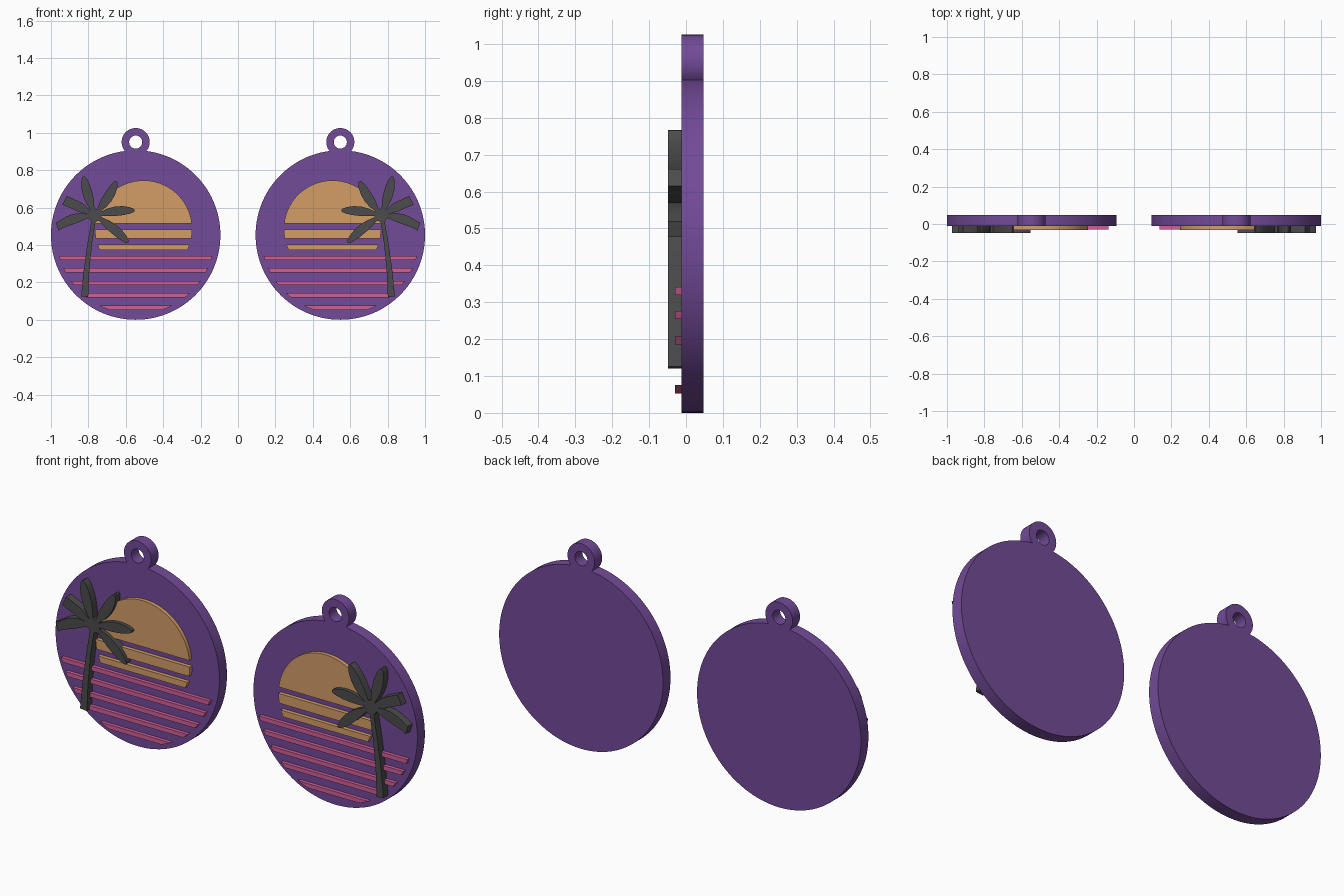
import bpy, bmesh
from math import pi, sin, cos, asin, acos
from mathutils import Vector

cube = bpy.data.objects.get("Cube")
if cube:
    bpy.data.objects.remove(cube)


def material(name, rgb):
    m = bpy.data.materials.new(name)
    m.use_nodes = True
    m.diffuse_color = (*rgb, 1)
    m.node_tree.nodes["Principled BSDF"].inputs["Base Color"].default_value = (*rgb, 1)
    return m


PURPLE = material("purple", (0.171, 0.069, 0.314))
ORANGE = material("sunset orange", (0.66, 0.34, 0.133))
PINK = material("pink", (0.63, 0.112, 0.31))
CHARCOAL = material("charcoal", (0.072, 0.072, 0.075))

OFFSET, RADIUS = 0.547, 0.453
BACK, FACE = 0.047, -0.012


def arc(cx, cz, r, a0, a1, n):
    return [(cx + r * cos(a0 + (a1 - a0) * i / n),
             cz + r * sin(a0 + (a1 - a0) * i / n)) for i in range(n + 1)]


def plate(name, loops, y_front, y_back, mat, side):
    """Fill closed outlines (inner ones become holes) and give them depth."""
    bm = bmesh.new()
    edges = []
    for loop in loops:
        vs = [bm.verts.new((side * (x - OFFSET), y_front, z)) for x, z in loop]
        edges += [bm.edges.new((v, vs[i - 1])) for i, v in enumerate(vs)]
    bmesh.ops.triangle_fill(bm, use_beauty=True, edges=edges, normal=(0, -1, 0))
    new = bmesh.ops.extrude_face_region(bm, geom=bm.faces[:])["geom"]
    bmesh.ops.translate(bm, vec=(0, y_back - y_front, 0),
                        verts=[g for g in new if isinstance(g, bmesh.types.BMVert)])
    bmesh.ops.recalc_face_normals(bm, faces=bm.faces[:])
    mesh = bpy.data.meshes.new(name)
    bm.to_mesh(mesh)
    bm.free()
    mesh.materials.append(mat)
    ob = bpy.data.objects.new(name, mesh)
    bpy.context.collection.objects.link(ob)
    bpy.ops.object.select_all(action='DESELECT')
    ob.select_set(True)
    bpy.context.view_layer.objects.active = ob
    bpy.ops.object.shade_smooth_by_angle(angle=0.5)


def band(cx, cz, r, z0, z1, n):
    """Slice of a disc between two heights."""
    a0, a1 = [asin(max(-1, min(1, (z - cz) / r))) for z in (z0, z1)]
    right = arc(cx, cz, r, a0, a1, n)
    left = [(2 * cx - x, z) for x, z in reversed(right)]
    return right + (left[1:] if z1 >= cz + r else left)


def disc_outline():
    """Round body merged with the hanging loop."""
    ring_z, ring_r = 0.95, 0.075
    d = ring_z - RADIUS
    body = acos((d * d + RADIUS ** 2 - ring_r ** 2) / (2 * d * RADIUS))
    ring = acos((d * d + ring_r ** 2 - RADIUS ** 2) / (2 * d * ring_r))
    outer = arc(0, RADIUS, RADIUS, pi / 2 + body, pi * 2.5 - body, 110)
    loop = arc(0, ring_z, ring_r, ring - pi / 2, pi * 1.5 - ring, 40)
    return [outer + loop[1:-1], arc(0, ring_z, 0.035, 0, 2 * pi, 32)[:-1]]


def blade(tip, bend, profile):
    """Both sides of a bent blade that starts near the crown."""
    d = Vector(tip)
    n = Vector((-d.y, d.x)).normalized()
    crown = Vector((-0.22, 0.558))
    start = 0.035 / d.length
    sides = ([], [])
    for t, w in profile:
        t = start + (1 - start) * t
        mid = crown + d * t + n * bend * 4 * t * (1 - t)
        sides[0].append(tuple(mid - n * w))
        sides[1].append(tuple(mid + n * w))
    return sides[0] + sides[1][::-1]


def leaf(width, blunt):
    return [(0, 0.011), (0.2, 0.8 * width), (0.42, width), (0.65, 0.97 * width),
            (0.85, max(0.72 * width, blunt)), (0.96, max(0.4 * width, blunt)),
            (1, max(0.15 * width, blunt))]


# Fronds and trunk, counter-clockwise around the crown: tip, bend, profile
trunk = [(0, 0.011), (0.3, 0.012), (0.65, 0.015), (1, 0.019)]
BLADES = [
    ((0.214, 0.027), 0.008, leaf(0.025, 0)),
    ((0.118, 0.182), -0.008, leaf(0.026, 0)),
    ((-0.059, 0.208), 0.004, leaf(0.026, 0)),
    ((-0.160, 0.080), -0.004, leaf(0.026, 0.026)),
    ((-0.200, -0.060), -0.014, leaf(0.026, 0.022)),
    ((-0.053, -0.435), -0.008, trunk),
    ((0.180, -0.145), 0.008, leaf(0.025, 0)),
]
PALM = [p for b in BLADES for p in blade(*b)]

SUN_BANDS = [(0.515, 0.745), (0.435, 0.483), (0.372, 0.403)]
WAVES = [0.330, 0.265, 0.196, 0.131, 0.064]

# Mirrored pair of pendants
for side, label in ((1, "right"), (-1, "left")):
    plate(label + "_disc", disc_outline(), FACE, BACK, PURPLE, side)
    for i, (z0, z1) in enumerate(SUN_BANDS):
        plate(f"{label}_sun_band_{i + 1}", [band(0.042, 0.485, 0.26, z0, z1, 24)],
              -0.031, FACE, ORANGE, side)
    for i, z in enumerate(WAVES):
        plate(f"{label}_water_stripe_{i + 1}",
              [band(0, RADIUS, 0.425, z - 0.011, z + 0.011, 2)],
              -0.030, FACE, PINK, side)
    plate(label + "_palm_tree", [PALM], -0.049, FACE, CHARCOAL, side)
